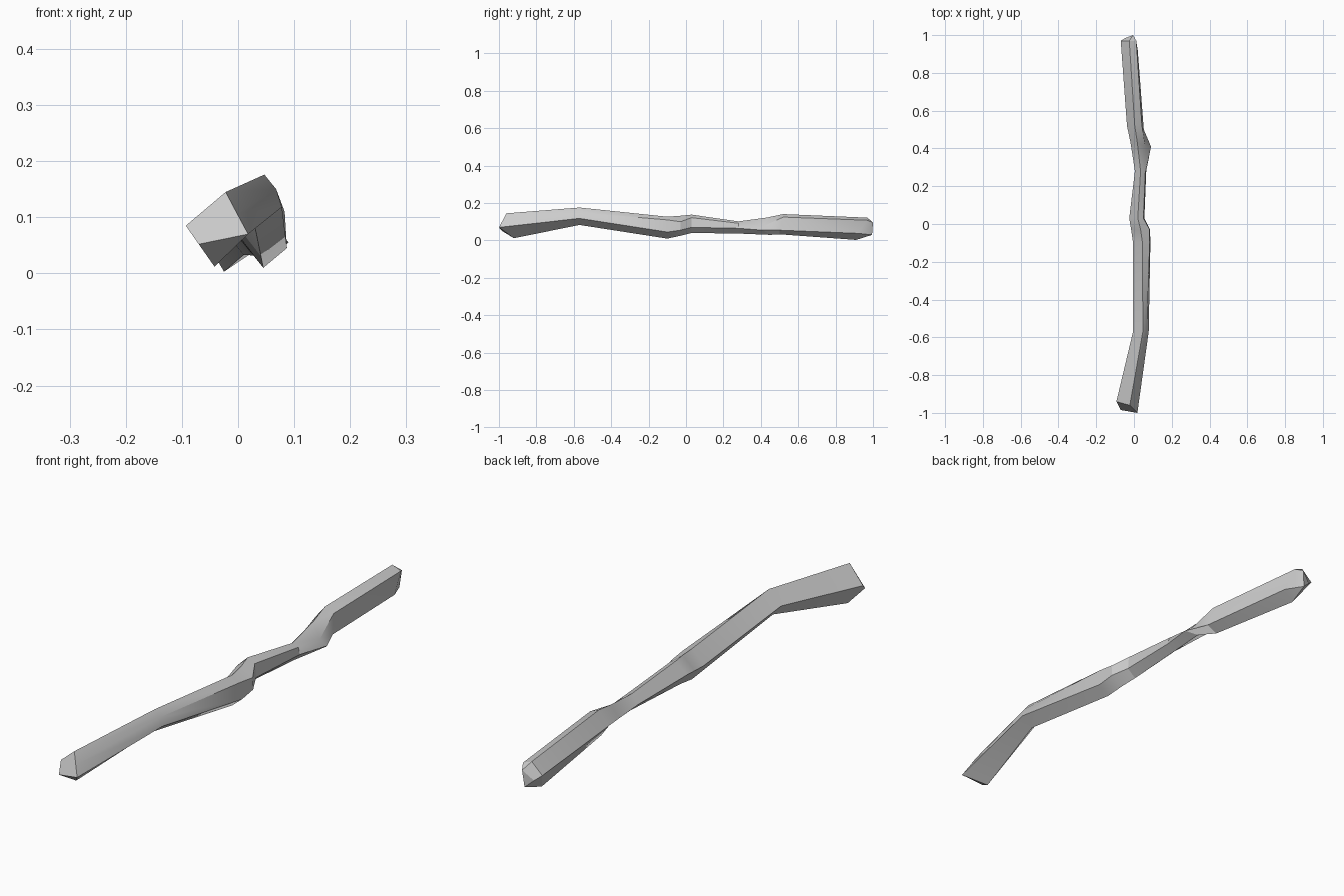
import bpy
import bmesh
import math

default_cube = bpy.data.objects.get("Cube")
if default_cube:
    bpy.data.objects.remove(default_cube, do_unlink=True)


def make_material(name, colour):
    material = bpy.data.materials.new(name)
    material.use_nodes = True
    material.diffuse_color = colour
    shader = next(n for n in material.node_tree.nodes if n.type == 'BSDF_PRINCIPLED')
    shader.inputs["Base Color"].default_value = colour
    return material


def section(y, left, top, shoulder, right, keel):
    """One five-cornered slice; a corner is x, z and an optional shift along y."""
    corners = []
    for corner in (left, top, shoulder, right, keel):
        x, z, *shift = corner
        corners.append((x, y + sum(shift), z))
    return corners


# Slices along the branch, from the front end to the back end
slices = [
    section(y=-.96, left=(-.093, .085, .02), top=(-.022, .145), shoulder=(-.002, .107, -.02),
            right=(.018, .07, -.04), keel=(-.042, .012, .04)),
    section(y=-.57, left=(-.005, .125), top=(.047, .176), shoulder=(.068, .15),
            right=(.078, .118), keel=(.03, .083)),
    section(y=-.1, left=(-.005, .075), top=(.045, .127), shoulder=(.083, .11),
            right=(.087, .045), keel=(.045, .01)),
    section(y=-.03, left=(-.015, .085), top=(.035, .132), shoulder=(.083, .1),
            right=(.085, .055), keel=(.035, .025)),
    section(y=.03, left=(-.025, .095), top=(.02, .138), shoulder=(.05, .122),
            right=(.055, .07), keel=(.02, .04)),
    section(y=.28, left=(.005, .07), top=(.035, .102), shoulder=(.06, .092),
            right=(.065, .065), keel=(.04, .037)),
    # side knot
    section(y=.43, left=(-.018, .08), top=(.018, .122), shoulder=(.06, .075, -.02),
            right=(.09, .055, -.02), keel=(.06, .03, .02)),
    section(y=.52, left=(-.037, .09), top=(.004, .141), shoulder=(.042, .125),
            right=(.052, .055, -.02), keel=(.01, .033, -.02)),
    section(y=.97, left=(-.07, .08), top=(-.025, .122), shoulder=(.012, .108),
            right=(.02, .038, -.05), keel=(-.025, .003, -.06)),
]

bm = bmesh.new()
rings = [[bm.verts.new(corner) for corner in ring] for ring in slices]

# Bark faces between neighbouring slices
for near, far in zip(rings, rings[1:]):
    for i in range(len(near)):
        j = (i + 1) % len(near)
        bm.faces.new((near[i], near[j], far[j], far[i]))

# Folded front end: an upper face and two lower ones
left, top, shoulder, right, keel = rings[0]
fold = bm.verts.new((-.07, -.985, .052))
for face in ((left, fold, right, shoulder, top), (fold, keel, right), (left, keel, fold)):
    bm.faces.new(face)

# Broken back end: facets around a short upright ridge
left, top, shoulder, right, keel = rings[-1]
high = bm.verts.new((-.005, 1, .095))
low = bm.verts.new((-.012, .995, .03))
chip = bm.verts.new((-.045, .985, .06))
for face in ((top, shoulder, high), (shoulder, right, low, high), (right, keel, low),
             (keel, left, chip), (keel, chip, low), (left, top, chip),
             (top, high, chip), (chip, high, low)):
    bm.faces.new(face)

bmesh.ops.recalc_face_normals(bm, faces=bm.faces)
mesh = bpy.data.meshes.new("branch")
bm.to_mesh(mesh)
bm.free()

branch = bpy.data.objects.new("branch", mesh)
bpy.context.collection.objects.link(branch)
mesh.materials.append(make_material("plain grey", (.6, .6, .6, 1)))

bpy.ops.object.select_all(action='DESELECT')
branch.select_set(True)
bpy.context.view_layer.objects.active = branch
bpy.ops.object.shade_smooth_by_angle(angle=math.radians(25))
